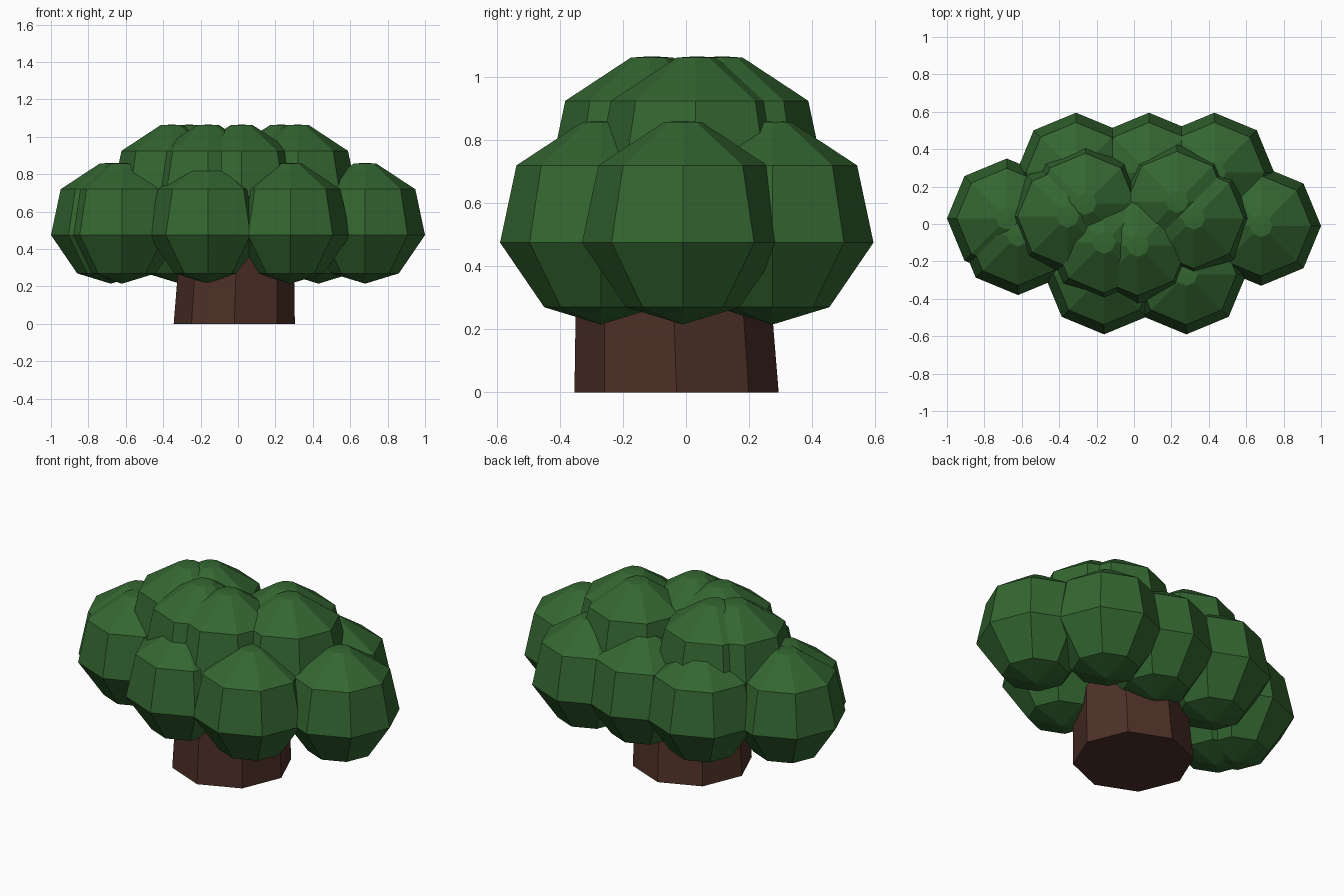
import bpy, bmesh
from math import cos, sin, tau

if "Cube" in bpy.data.objects:
    bpy.data.objects.remove(bpy.data.objects["Cube"])


def material(name, rgb):
    m = bpy.data.materials.new(name)
    m.diffuse_color = (*rgb, 1)
    m.use_nodes = True
    m.node_tree.nodes["Principled BSDF"].inputs["Base Color"].default_value = m.diffuse_color
    return m


def add_object(name, bm, mat):
    bmesh.ops.recalc_face_normals(bm, faces=bm.faces)
    mesh = bpy.data.meshes.new(name)
    bm.to_mesh(mesh)
    bm.free()
    mesh.materials.append(mat)
    ob = bpy.data.objects.new(name, mesh)
    bpy.context.collection.objects.link(ob)
    return ob


def ring(bm, x, y, z, r, n=8):
    return [bm.verts.new((x + r * cos(tau * i / n), y + r * sin(tau * i / n), z))
            for i in range(n)]


def bridge(bm, a, b):
    n = len(a)
    for i in range(n):
        j = (i + 1) % n
        bm.faces.new((a[i], a[j], b[j], b[i]))


def fan(bm, loop, tip):
    for i in range(len(loop)):
        bm.faces.new((loop[i], loop[(i + 1) % len(loop)], tip))


# Leaf clump: eight-sided turned profile (radius, height) closed by poles
PROFILE = [(0.18, 0.27), (0.32, 0.475), (0.268, 0.72), (0.06, 0.857)]


def clump(name, x, y, lift, mat):
    bm = bmesh.new()
    rings = [ring(bm, x, y, z + lift, r) for r, z in PROFILE]
    for a, b in zip(rings, rings[1:]):
        bridge(bm, a, b)
    fan(bm, rings[0], bm.verts.new((x, y, 0.215 + lift)))
    fan(bm, rings[-1], bm.verts.new((x, y, 0.861 + lift)))
    add_object(name, bm, mat)


green = material("leaf_green", (0.034, 0.133, 0.03))
brown = material("bark_brown", (0.075, 0.03, 0.02))

# Lower crown layer
lower = [(0.68, -0.01), (0.28, -0.27), (-0.16, -0.27), (-0.62, -0.06),
         (-0.68, 0.03), (-0.31, 0.275), (0.08, 0.275), (0.43, 0.275)]
for i, (x, y) in enumerate(lower):
    clump(f"lower_leaf_clump_{i + 1}", x, y, 0, green)

# Upper crown layer
upper = [(-0.355, 0.04), (0.32, 0.03), (-0.16, -0.1), (0.02, -0.115),
         (-0.26, 0.11), (0.23, 0.12)]
for i, (x, y) in enumerate(upper):
    clump(f"upper_leaf_clump_{i + 1}", x, y, 0.205, green)

# Trunk: slightly leaning, tapered octagonal prism
bm = bmesh.new()
base = ring(bm, -0.02, -0.03, 0, 0.324)
top = ring(bm, 0.0, -0.05, 0.6, 0.295)
bridge(bm, base, top)
bm.faces.new(base)
bm.faces.new(top)
add_object("trunk", bm, brown)
